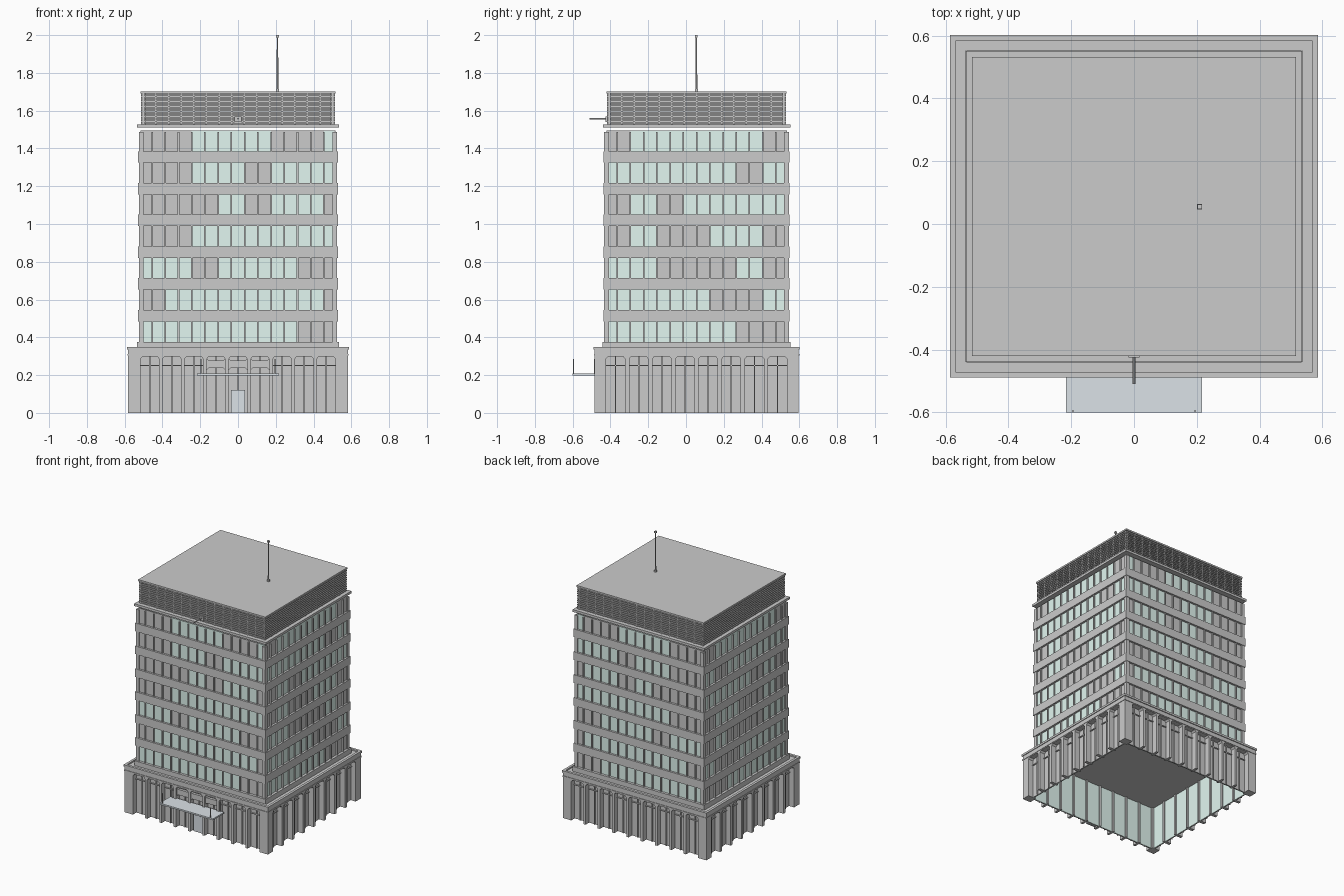
import bpy, bmesh, math
from mathutils import Matrix, Vector

if "Cube" in bpy.data.objects:
    bpy.data.objects.remove(bpy.data.objects["Cube"])

CY = 0.056                      # building centre in y
HX, HY = 0.53, 0.493            # half size of the tower bands
parts, mats = {}, {}


def part(name):
    return parts.setdefault(name, bmesh.new())


def colour(name, rgb):
    m = bpy.data.materials.new(name)
    m.diffuse_color = (*rgb, 1)
    m.use_nodes = True
    m.node_tree.nodes["Principled BSDF"].inputs["Base Color"].default_value = m.diffuse_color
    return m


def box(name, x0, x1, y0, y1, z0, z1, frame=Matrix()):
    m = frame @ Matrix.Translation(((x0 + x1) / 2, (y0 + y1) / 2, (z0 + z1) / 2))
    m = m @ Matrix.Diagonal((x1 - x0, y1 - y0, z1 - z0, 1))
    bmesh.ops.create_cube(part(name), size=1, matrix=m)


def slab(name, hx, hy, z0, z1):
    box(name, -hx, hx, CY - hy, CY + hy, z0, z1)


def prism(name, pts, y0, y1, frame):
    # profile in the local x-z plane, extruded along y
    bm = part(name)
    f = bm.faces.new([bm.verts.new(frame @ Vector((x, y0, z))) for x, z in pts])
    ext = bmesh.ops.extrude_face_region(bm, geom=[f], use_keep_orig=True)
    d = frame.to_3x3() @ Vector((0, y1 - y0, 0))
    bmesh.ops.translate(bm, vec=d, verts=[v for v in ext["geom"] if isinstance(v, bmesh.types.BMVert)])
    bmesh.ops.recalc_face_normals(bm, faces=bm.faces)


def rod(name, p, q, r0, r1, sides=8):
    p, q = Vector(p), Vector(q)
    m = Matrix.Translation((p + q) / 2) @ (q - p).to_track_quat('Z', 'Y').to_matrix().to_4x4()
    bmesh.ops.create_cone(part(name), cap_ends=True, segments=sides, radius1=r0,
                          radius2=r1, depth=(q - p).length, matrix=m)


# Each side: local x runs along the wall, local y = 0 is the centre, -y is outward
def sides():
    for i in range(4):
        fr = Matrix.Translation((0, CY, 0)) @ Matrix.Rotation(i * math.pi / 2, 4, 'Z')
        yield i, fr, i % 2 == 0


# Window patterns from the bottom row up: 1 = clear glass, 0 = closed blind
FRONT = ["111111111111000", "001111111111110", "111100111111000", "000011111111111",
         "000000110011110", "000011110011111", "000011111100001"]
SIDE = ["11111111110000", "11111111000011", "11110000001100", "00110000111100",
        "00110011111111", "11111111110011", "00111111111100"]
PITCH = 0.168

# Tower windows, blinds and mullions
for i, fr, wide in sides():
    pat = FRONT if wide else SIDE
    half, out = (0.525, HY - 0.005) if wide else (0.49, HX - 0.005)
    n = len(pat[0])
    w = 2 * half / n
    for k, row in enumerate(pat):
        z0 = 0.375 + PITCH * k
        for j, c in enumerate(row if i < 2 else row[::-1]):
            a = -half + j * w
            a0, a1 = max(a, -half + 0.012), min(a + w, half - 0.012)
            box("window_glass" if c == "1" else "window_blinds", a0, a1,
                -out + 0.01, -out + 0.016, z0, z0 + 0.112, fr)
    for j in range(n + 1):
        a = min(max(-half + j * w, -half + 0.004), half - 0.004)
        box("window_mullions", a - 0.004, a + 0.004, -out, -out + 0.025, 0.36, 1.487, fr)

# Floor bands, tower foot and roof ledge
for k in range(6):
    z = 0.515 + PITCH * k
    slab("floor_bands", HX, HY, z - 0.03, z + 0.03)
slab("tower_foot", 0.534, 0.497, 0.325, 0.375)
slab("roof_ledge", 0.535, 0.496, 1.51, 1.527)

# Plant room behind louvres, with flat roof
slab("plant_room", 0.495, 0.457, 1.527, 1.69)
slab("roof_cap", 0.516, 0.477, 1.69, 1.702)
for i, fr, wide in sides():
    half, out = (0.513, 0.474) if wide else (0.474, 0.513)
    for k in range(12):
        z = 1.532 + k * 0.0133
        box("louvre_slats", -half, half, -out, -out + 0.012, z, z + 0.007, fr)
    n = 15 if wide else 14
    for j in range(n + 1):
        a = -half + 0.012 + j * (2 * half - 0.024) / n
        box("louvre_posts", a - 0.004, a + 0.004, -out + 0.003, -out + 0.022, 1.527, 1.69, fr)

# Podium: comb-shaped walls with chamfered openings, glazing and frames
for i, fr, wide in sides():
    half, out, n = (0.582, 0.54, 9) if wide else (0.54, 0.582, 8)
    pitch, ow = (0.1165, 0.098) if wide else (0.1225, 0.1)
    pts = [(-half, 0.34), (-half, 0)]
    for j in range(n):
        c = (j - (n - 1) / 2) * pitch
        a, b, t = c - ow / 2, c + ow / 2, 0.298
        pts += [(a, 0), (a, t - 0.012), (a + 0.01, t), (b - 0.01, t), (b, t - 0.012), (b, 0)]
        box("podium_frames", c - 0.003, c + 0.003, -out + 0.032, -out + 0.045, 0, t, fr)
        box("podium_frames", a, b, -out + 0.032, -out + 0.045, 0.247, 0.253, fr)
        # spandrels over the three entrance bays
        if i == 0 and 3 <= j <= 5:
            sp = [(a, 0.228), (a + 0.01, 0.238), (b - 0.01, 0.238), (b, 0.228),
                  (b, 0.288), (b - 0.01, 0.278), (a + 0.01, 0.278), (a, 0.288)]
            prism("entrance_spandrels", sp, -out + 0.01, -out + 0.03, fr)
    pts += [(half, 0), (half, 0.34)]
    prism("podium_walls", pts, -out, -out + 0.045, fr)
    g = half - 0.04
    box("podium_panels", -g, g, -out + 0.04, -out + 0.046, 0, 0.33, fr)
    box("podium_inner_glass", -g, g, -out + 0.047, -out + 0.05, 0, 0.32, fr)
    # inner posts seen from below
    for j in range(n + 1):
        c = (j - n / 2) * pitch
        box("podium_inner_posts", c - 0.007, c + 0.007, -out + 0.045, -out + 0.06, 0, 0.32, fr)
    # cornice with raised rim, and a thin moulding below it
    ch, co = (0.587, 0.546) if wide else (0.546, 0.587)
    box("podium_cornice", -ch, ch, -co, -co + 0.018, 0.335, 0.35, fr)
    box("podium_moulding", -ch + 0.002, ch - 0.002, -co + 0.002, -co + 0.012, 0.303, 0.312, fr)
slab("podium_roof", 0.57, 0.53, 0.315, 0.335)

# Entrance door, canopy and hangers
box("entrance_door", -0.038, 0.038, -0.464, -0.45, 0, 0.12)
box("entrance_canopy", -0.217, 0.217, -0.6, -0.47, 0.198, 0.209)
for s in (-1, 1):
    rod("canopy_hangers", (s * 0.195, -0.596, 0.2), (s * 0.195, -0.596, 0.285), 0.003, 0.003)
    rod("canopy_hangers", (s * 0.195, -0.485, 0.2), (s * 0.195, -0.485, 0.285), 0.003, 0.003)

# Flagpole bracket on the front of the plant room
box("flagpole_bracket", -0.018, 0.018, -0.426, -0.415, 1.54, 1.57)
rod("flagpole", (0, -0.42, 1.557), (0, -0.51, 1.557), 0.005, 0.004)

# Roof antenna
box("antenna_foot", 0.201, 0.217, 0.047, 0.063, 1.70, 1.715)
rod("antenna_mast", (0.209, 0.055, 1.71), (0.209, 0.055, 1.99), 0.005, 0.0035)
box("antenna_tip", 0.202, 0.216, 0.048, 0.062, 1.987, 2.0)

# Turn every part into an object
green = colour("green_glass", (0.76, 0.93, 0.88))
blue = colour("blue_grey", (0.71, 0.76, 0.80))
mats = {"window_glass": green, "podium_inner_glass": green,
        "entrance_canopy": blue, "entrance_door": blue}
for name, bm in parts.items():
    me = bpy.data.meshes.new(name)
    bm.to_mesh(me)
    bm.free()
    if name in mats:
        me.materials.append(mats[name])
    bpy.context.collection.objects.link(bpy.data.objects.new(name, me))
